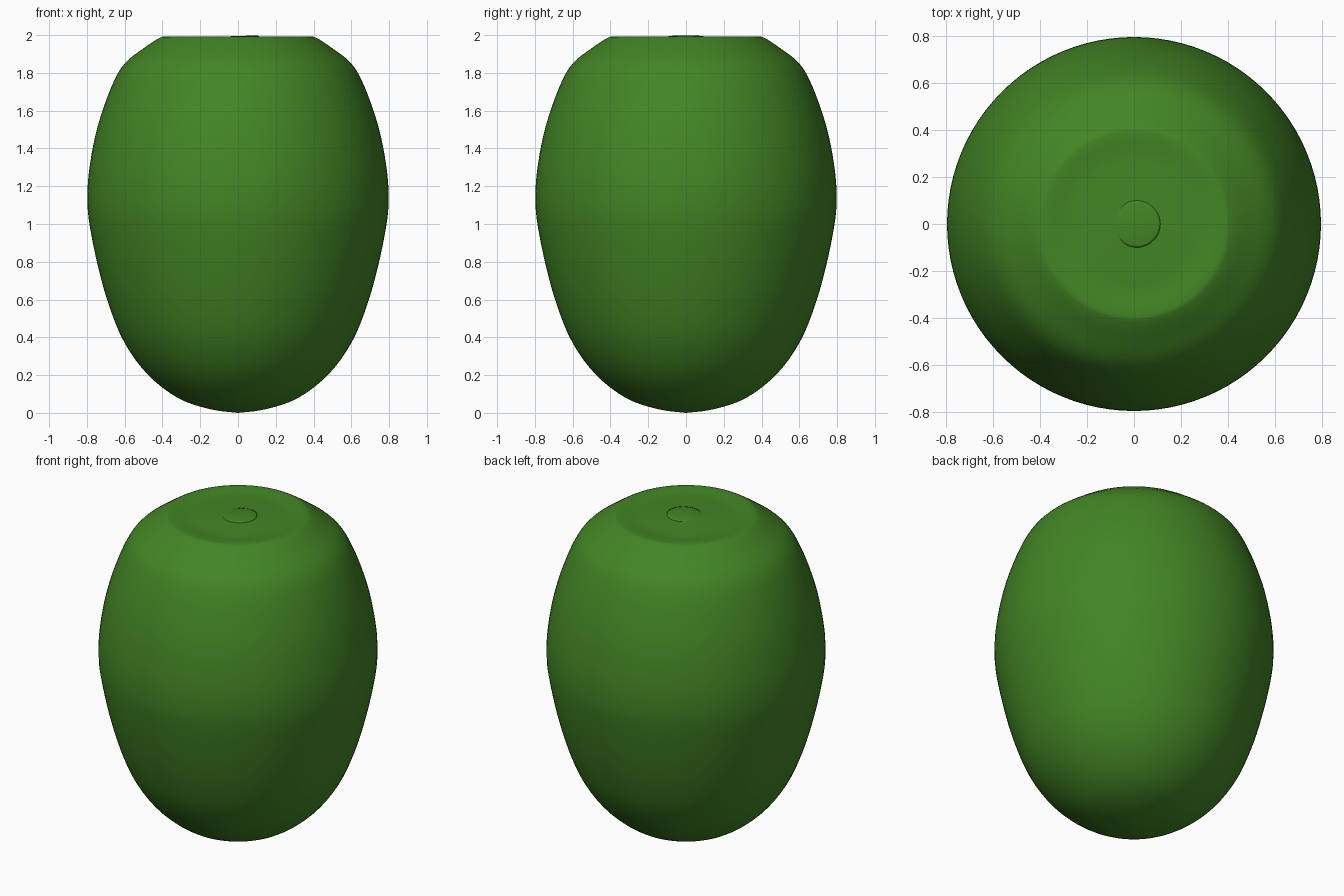
import bpy, bmesh, math
from mathutils import Matrix

if "Cube" in bpy.data.objects:
    bpy.data.objects.remove(bpy.data.objects["Cube"])

mat = bpy.data.materials.new("green_skin")
mat.diffuse_color = (0.055, 0.235, 0.018, 1)
mat.use_nodes = True
mat.node_tree.nodes["Principled BSDF"].inputs["Base Color"].default_value = mat.diffuse_color


def lathe(name, profile, steps=96):
    """Revolve a list of (radius, height) points around z."""
    bm = bmesh.new()
    verts = [bm.verts.new((r, 0, z)) for r, z in profile]
    edges = [bm.edges.new(p) for p in zip(verts, verts[1:])]
    bmesh.ops.spin(bm, geom=verts + edges, cent=(0, 0, 0), axis=(0, 0, 1),
                   angle=2 * math.pi, steps=steps)
    bmesh.ops.remove_doubles(bm, verts=bm.verts, dist=0.0005)
    bmesh.ops.recalc_face_normals(bm, faces=bm.faces)
    for f in bm.faces:
        f.smooth = True
    mesh = bpy.data.meshes.new(name)
    bm.to_mesh(mesh)
    bm.free()
    mesh.materials.append(mat)
    obj = bpy.data.objects.new(name, mesh)
    bpy.context.collection.objects.link(obj)
    return obj


def smooth_profile(pts, n=4):
    """Catmull-Rom interpolation through the profile points."""
    p = [pts[0]] + pts + [pts[-1]]
    out = []
    for a, b, c, d in zip(p, p[1:], p[2:], p[3:]):
        for i in range(n):
            t = i / n
            out.append(tuple(0.5 * (2 * q + (s - o) * t + (2 * o - 5 * q + 4 * s - e) * t ** 2
                                    + (3 * q - o - 3 * s + e) * t ** 3)
                             for o, q, s, e in zip(a, b, c, d)))
    return out + [pts[-1]]


# Barrel-shaped fruit body with a shallow dished top
body = lathe("fruit_body", smooth_profile([
    (0, 0), (0.15, 0.02), (0.32, 0.08), (0.48, 0.205), (0.60, 0.37), (0.68, 0.56),
    (0.74, 0.77), (0.785, 0.99), (0.797, 1.12), (0.79, 1.27), (0.755, 1.47),
    (0.70, 1.65), (0.64, 1.79), (0.585, 1.865), (0.50, 1.93), (0.42, 1.983),
    (0.38, 1.992), (0.29, 1.985), (0.18, 1.988), (0.09, 1.991), (0, 1.993)]))

# Tiny stem scar, almost flush with the top and slightly tilted
scar = lathe("stem_scar", [(0.1, -0.04), (0.1, -0.003), (0.09, 0.0), (0, 0.001)], 48)
scar.data.transform(Matrix.Translation((0.012, 0, 1.995)) @ Matrix.Rotation(-0.03, 4, 'Y'))
